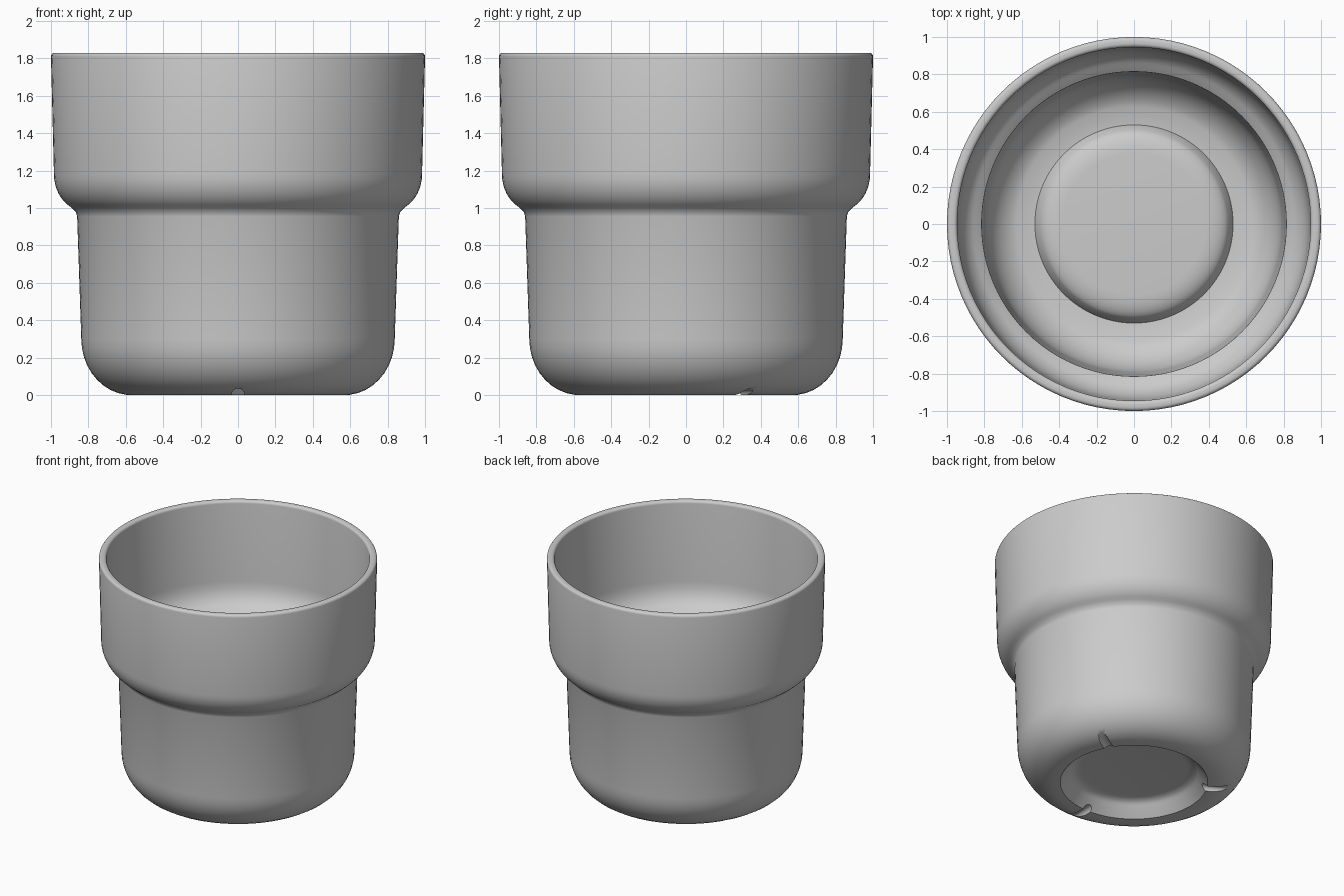
import bpy, bmesh, math
from mathutils import Matrix, Vector

cube = bpy.data.objects.get("Cube")
if cube:
    bpy.data.objects.remove(cube, do_unlink=True)

SEGMENTS = 96


def material(name, color):
    mat = bpy.data.materials.new(name)
    mat.use_nodes = True
    mat.diffuse_color = color
    mat.node_tree.nodes["Principled BSDF"].inputs["Base Color"].default_value = color
    return mat


def arc(cx, cz, rx, rz, start, end, steps=8):
    """Points on an elliptical arc in the profile plane, angles in degrees."""
    angles = [math.radians(start + (end - start) * i / steps) for i in range(steps + 1)]
    return [(cx + rx * math.cos(a), cz + rz * math.sin(a)) for a in angles]


def lathe(name, profile, mat):
    bm = bmesh.new()
    verts = [bm.verts.new((r, 0, z)) for r, z in profile]
    edges = [bm.edges.new(pair) for pair in zip(verts, verts[1:])]
    bmesh.ops.spin(bm, geom=verts + edges, cent=(0, 0, 0), axis=(0, 0, 1),
                   angle=math.tau, steps=SEGMENTS)
    bmesh.ops.remove_doubles(bm, verts=bm.verts, dist=0.0005)
    bmesh.ops.recalc_face_normals(bm, faces=bm.faces)
    return finish(name, bm, mat)


def finish(name, bm, mat):
    mesh = bpy.data.meshes.new(name)
    bm.to_mesh(mesh)
    bm.free()
    mesh.materials.append(mat)
    obj = bpy.data.objects.new(name, mesh)
    bpy.context.collection.objects.link(obj)
    return obj


grey = material("light grey", (0.6, 0.6, 0.6, 1))

# Underside recess, then foot, outer wall, shoulder and rim
outside = [(0, 0.11), (0.38, 0.11)]
outside += arc(0.38, 0.05, 0.09, 0.06, 90, 20, 5) + [(0.53, 0), (0.59, 0)]
outside += arc(0.57, 0.3, 0.268, 0.3, -75, 0) + [(0.86, 0.955)]
outside += [(0.868, 0.98)] + arc(0.81, 1.18, 0.174, 0.2, -62, 0)
outside += arc(0.98, 1.81, 0.02, 0.02, 0, 90, 4)

# Rim, inner wall, inner step, lower wall and raised floor
inside = arc(0.965, 1.81, 0.02, 0.02, 90, 180, 4) + [(0.938, 1.2)]
inside += arc(0.79, 1.2, 0.146, 0.19, -8, -68) + [(0.815, 1.0)]
inside += arc(0.57, 0.31, 0.222, 0.26, 0, -75) + [(0.53, 0.05)]
inside += arc(0.38, 0.09, 0.13, 0.065, 20, 90, 5) + [(0, 0.155)]

pot = lathe("pot", outside + inside, grey)

# Three drainage notches across the foot ring
bm = bmesh.new()
for angle in (-90, 30, 150):
    turn = Matrix.Rotation(math.radians(angle), 4, "Z")
    place = turn @ Matrix.Translation(Vector((0.6, 0, 0))) @ Matrix.Rotation(math.pi / 2, 4, "Y")
    bmesh.ops.create_cone(bm, cap_ends=True, segments=16, radius1=0.035,
                          radius2=0.035, depth=0.24, matrix=place)
cutter = finish("notch_cutter", bm, grey)
cutter.hide_render = True

cut = pot.modifiers.new("notches", "BOOLEAN")
cut.operation = "DIFFERENCE"
cut.solver = "EXACT"
cut.object = cutter
bpy.context.view_layer.objects.active = pot
pot.select_set(True)
bpy.ops.object.modifier_apply(modifier=cut.name)
bpy.data.objects.remove(cutter, do_unlink=True)

pot.select_set(True)
bpy.ops.object.shade_smooth_by_angle(angle=math.radians(35))
